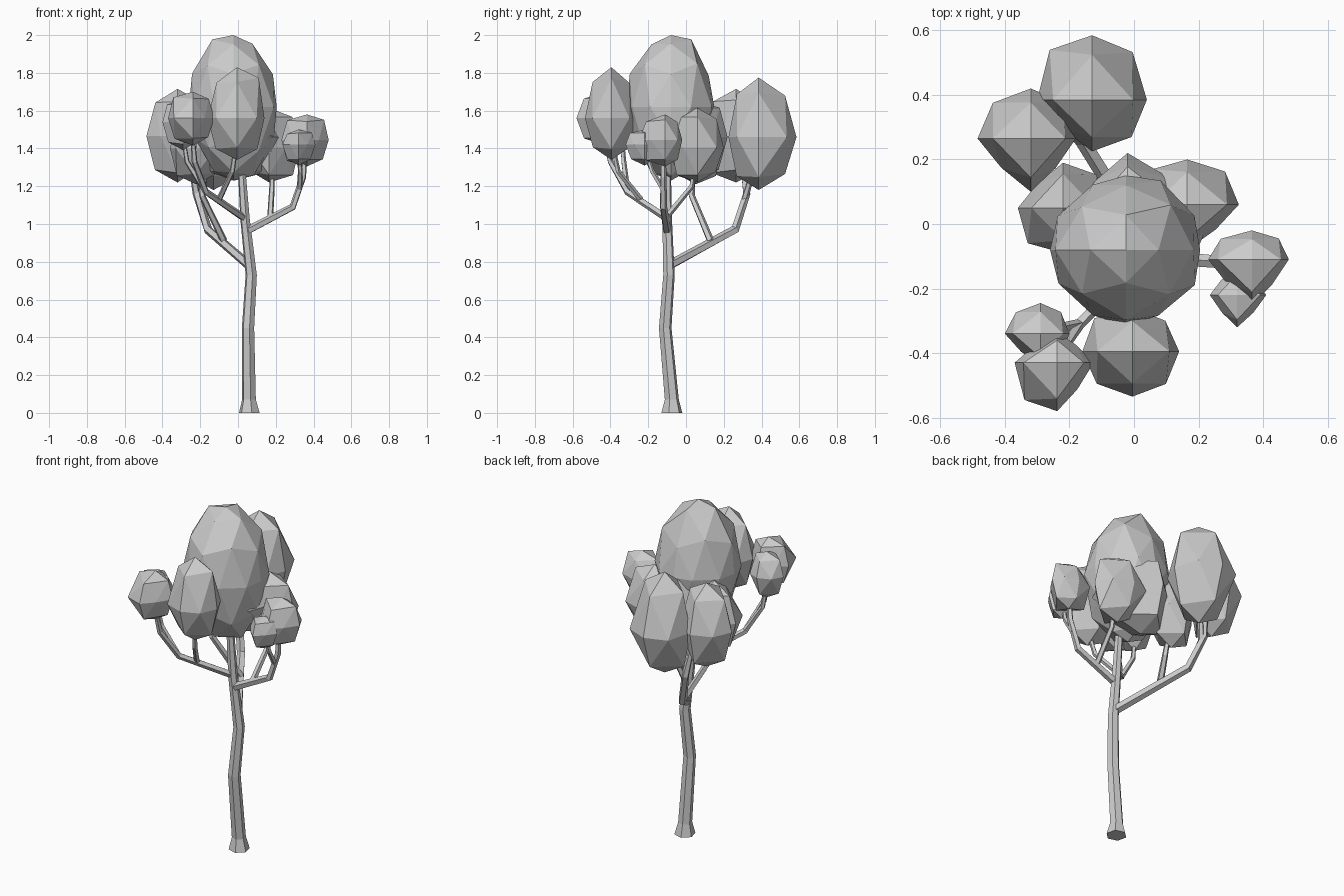
import bpy, bmesh, math, random
from mathutils import Vector

if "Cube" in bpy.data.objects:
    bpy.data.objects.remove(bpy.data.objects["Cube"])

random.seed(4)


def finish(name, bm):
    bmesh.ops.recalc_face_normals(bm, faces=bm.faces)
    mesh = bpy.data.meshes.new(name)
    bm.to_mesh(mesh)
    bm.free()
    obj = bpy.data.objects.new(name, mesh)
    bpy.context.collection.objects.link(obj)
    return obj


def foliage(name, c, xs, ys, zs, cuts=1, dents=""):
    """Subdivided octahedron whose six tips touch the given x, y, z ranges.
    dents names the plan corners (n/s + e/w) that are cut straight."""
    bm = bmesh.new()
    tips = {}
    for axis in range(3):
        for s in (-1, 1):
            v = Vector((0, 0, 0))
            v[axis] = s
            tips[axis, s] = bm.verts.new(v)
    for sx in (-1, 1):
        for sy in (-1, 1):
            for sz in (-1, 1):
                bm.faces.new((tips[0, sx], tips[1, sy], tips[2, sz]))
    bmesh.ops.subdivide_edges(bm, edges=bm.edges[:], cuts=cuts, use_grid_fill=True)
    bmesh.ops.triangulate(bm, faces=bm.faces[:])
    for v in bm.verts:
        d = v.co.normalized()
        if max(abs(d.x), abs(d.y), abs(d.z)) < 0.99:
            corner = ("n" if d.y > 0 else "s") + ("e" if d.x > 0 else "w")
            if abs(d.z) < 0.1 and corner in dents.split():
                d *= 0.78
            else:
                d *= random.uniform(0.98, 1.12) if cuts == 1 else random.uniform(0.95, 1.06)
        v.co = [c[i] + (d[i] * (r[1] - c[i]) if d[i] > 0 else d[i] * (c[i] - r[0]))
                for i, r in enumerate((xs, ys, zs))]
    return finish(name, bm)


def limb(name, pts, radii, sides=5, flat=False):
    """Tapered faceted tube along a path; flat keeps every ring horizontal."""
    bm = bmesh.new()
    pts = [Vector(p) for p in pts]
    rings = []
    for i, (p, r) in enumerate(zip(pts, radii)):
        t = (pts[min(i + 1, len(pts) - 1)] - pts[max(i - 1, 0)]).normalized()
        if flat:
            t = Vector((0, 0, 1))
        u = t.cross(Vector((0.3, 1, 0.1))).normalized()
        w = t.cross(u)
        rings.append([bm.verts.new(p + r * (u * math.cos(a) + w * math.sin(a)))
                      for a in (2 * math.pi * k / sides for k in range(sides))])
    for a, b in zip(rings, rings[1:]):
        for k in range(sides):
            n = (k + 1) % sides
            bm.faces.new((a[k], a[n], b[n], b[k]))
    bm.faces.new(rings[0])
    bm.faces.new(rings[-1])
    return finish(name, bm)


# Trunk with flared foot
limb("trunk",
     [(.06, -.075, 0), (.058, -.075, .07), (.053, -.11, .45), (.07, -.09, .73),
      (.037, -.1, 1.03), (.02, -.1, 1.28), (.0, -.09, 1.45)],
     [.057, .038, .034, .031, .026, .021, .015], sides=6, flat=True)

# Back-left limb with forks
limb("back_branch", [(.06, -.09, .78), (-.16, .26, .97), (-.22, .32, 1.16), (-.25, .3, 1.33)],
     [.026, .024, .021, .015])
limb("back_branch_fork", [(-.21, .31, 1.13), (-.16, .36, 1.3)], [.018, .014])
limb("back_branch_inner_fork", [(-.075, .13, .91), (-.19, .03, 1.15), (-.21, .04, 1.3)],
     [.02, .017, .012])

# Right limb with forks
limb("right_branch", [(.04, -.1, .96), (.29, -.12, 1.09), (.345, -.12, 1.25), (.355, -.12, 1.4)],
     [.023, .02, .017, .012])
limb("right_branch_fork", [(.17, -.11, 1.03), (.18, .03, 1.2), (.18, .05, 1.33)],
     [.017, .015, .012])
limb("right_branch_tip", [(.325, -.12, 1.18), (.33, -.18, 1.28), (.32, -.21, 1.38)],
     [.015, .013, .01])

# Front-left limb with forks
limb("front_branch", [(.035, -.1, 1.03), (-.17, -.31, 1.17), (-.23, -.4, 1.33), (-.24, -.43, 1.46)],
     [.02, .018, .016, .012])
limb("front_branch_fork", [(-.1, -.24, 1.13), (-.03, -.36, 1.28), (-.01, -.39, 1.42)],
     [.016, .014, .012])
limb("front_branch_tip", [(-.17, -.31, 1.17), (-.27, -.33, 1.33), (-.29, -.34, 1.46)],
     [.016, .014, .01])

# Leaf clumps: name, centre, x range, y range, z range, cuts, dented corners
clumps = [
    ("crown", (-.025, -.08, 1.62), (-.26, .205), (-.315, .15), (1.23, 2.0), 2, ""),
    ("crown_lower", (-.02, .03, 1.46), (-.2, .24), (-.2, .22), (1.23, 1.66), 1, "nw ne"),
    ("back", (-.13, .385, 1.46), (-.3, .04), (.225, .585), (1.18, 1.775), 1, "sw"),
    ("back_left", (-.32, .265, 1.465), (-.485, -.18), (.1, .42), (1.22, 1.715), 1, "sw se"),
    ("left", (-.22, .05, 1.4), (-.36, -.08), (-.09, .19), (1.21, 1.62), 1, "nw"),
    ("right", (.165, .06, 1.405), (.03, .325), (-.08, .2), (1.22, 1.615), 1, "se"),
    ("far_right", (.365, -.11, 1.445), (.23, .48), (-.25, -.02), (1.305, 1.58), 1, "se sw"),
    ("far_right_small", (.32, -.22, 1.42), (.235, .41), (-.32, -.13), (1.31, 1.5), 1, "se sw ne nw"),
    ("front", (-.005, -.395, 1.56), (-.16, .14), (-.535, -.26), (1.34, 1.83), 1, ""),
    ("front_left", (-.238, -.43, 1.56), (-.37, -.125), (-.58, -.335), (1.415, 1.7), 1, "ne nw se"),
    ("front_left_small", (-.29, -.34, 1.54), (-.4, -.2), (-.44, -.245), (1.39, 1.66), 1, "sw"),
]
for clump in clumps:
    foliage(clump[0] + "_leaves", *clump[1:])
